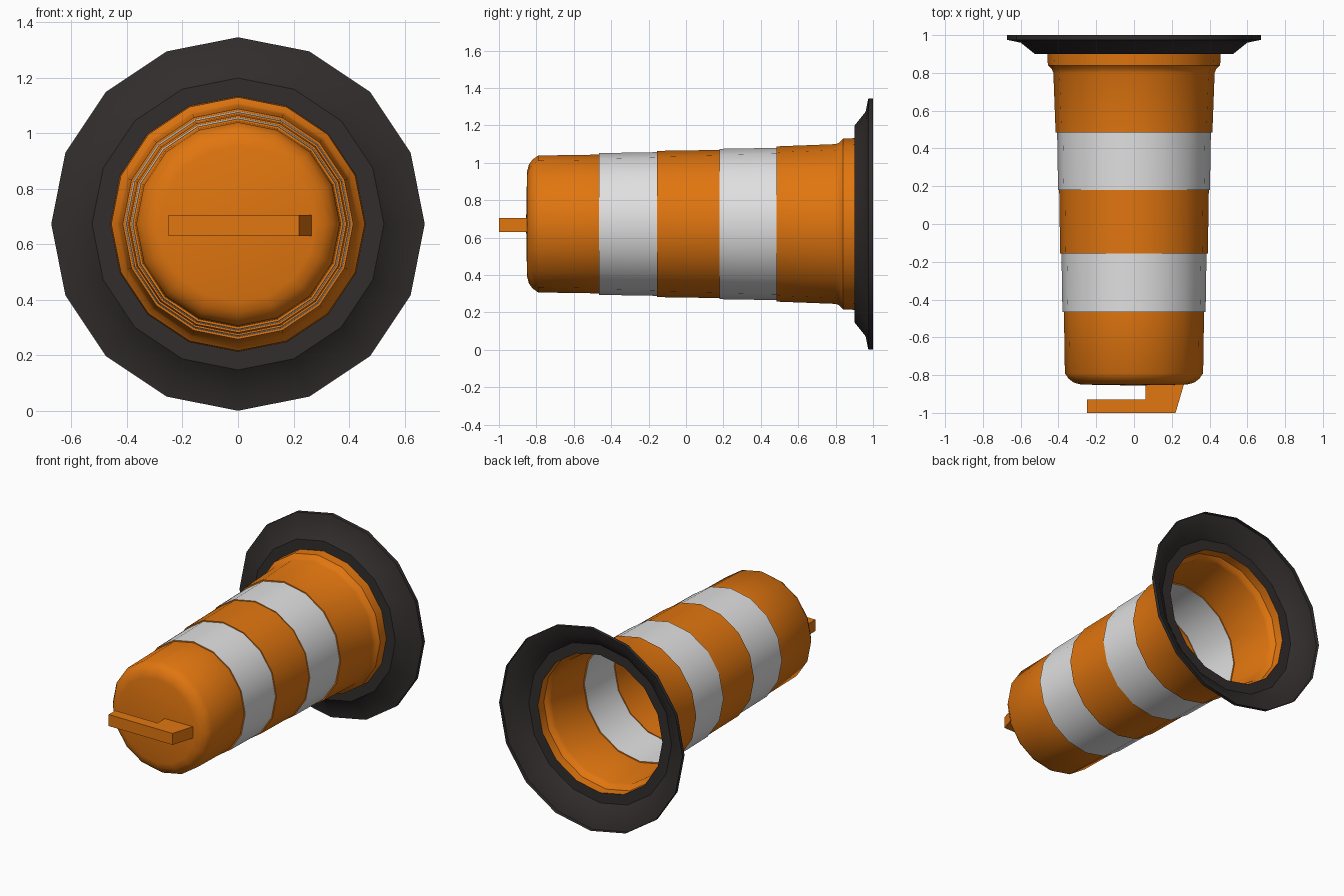
import bpy, bmesh, math

if "Cube" in bpy.data.objects:
    bpy.data.objects.remove(bpy.data.objects["Cube"])

AXIS_Z = 0.673   # height of the barrel axis, which lies along y
SIDES = 16


def material(name, rgb):
    m = bpy.data.materials.new(name)
    m.diffuse_color = (*rgb, 1.0)
    m.use_nodes = True
    m.node_tree.nodes["Principled BSDF"].inputs["Base Color"].default_value = m.diffuse_color
    return m


orange = material("orange plastic", (0.75, 0.18, 0.005))
white = material("white reflective", (0.75, 0.75, 0.75))
black = material("black rubber", (0.032, 0.026, 0.026))


def finish(name, bm, mats, angle):
    bmesh.ops.recalc_face_normals(bm, faces=bm.faces)
    me = bpy.data.meshes.new(name)
    bm.to_mesh(me)
    bm.free()
    for m in mats:
        me.materials.append(m)
    ob = bpy.data.objects.new(name, me)
    bpy.context.collection.objects.link(ob)
    bpy.ops.object.select_all(action='DESELECT')
    ob.select_set(True)
    bpy.context.view_layer.objects.active = ob
    bpy.ops.object.shade_smooth_by_angle(angle=math.radians(angle))
    return ob


def lathe(name, profile, mats, cap=False, rule=None, angle=35):
    """Open sheet turned around the y axis from (y, radius) points."""
    bm = bmesh.new()
    rings = []
    for y, r in profile:
        ring = []
        for i in range(SIDES):
            a = 2 * math.pi * i / SIDES
            ring.append(bm.verts.new((r * math.sin(a), y, AXIS_Z + r * math.cos(a))))
        rings.append(ring)
    for a, b in zip(rings, rings[1:]):
        for i in range(SIDES):
            j = (i + 1) % SIDES
            f = bm.faces.new((a[i], a[j], b[j], b[i]))
            if rule:
                f.material_index = rule(f.calc_center_median().y)
    if cap:
        # slightly domed end
        tip = bm.verts.new((0, profile[0][0] - 0.005, AXIS_Z))
        for i in range(SIDES):
            bm.faces.new((tip, rings[0][i], rings[0][(i + 1) % SIDES]))
    return finish(name, bm, mats, angle)


# Barrel: stepped hollow shell, closed end toward the front
barrel = [(-0.85, 0.28), (-0.84, 0.318), (-0.82, 0.345), (-0.79, 0.366),
          (-0.465, 0.371), (-0.465, 0.379), (-0.155, 0.384), (-0.155, 0.391),
          (0.18, 0.396), (0.18, 0.402), (0.485, 0.407), (0.485, 0.415),
          (0.80, 0.427), (0.82, 0.435), (0.84, 0.456), (0.90, 0.459)]


def stripes(y):
    return 1 if -0.46 < y < -0.16 or 0.19 < y < 0.48 else 0


lathe("striped_barrel", barrel, [orange, white], cap=True, rule=stripes)

# Rubber base: open-backed dish
lathe("base_flange", [(0.90, 0.457), (0.90, 0.525), (0.96, 0.60),
                      (0.975, 0.672), (1.0, 0.672)], [black])

# Handle: L-shaped outline extruded through its height
outline = [(-0.25, -1.0), (0.22, -1.0), (0.27, -0.83),
           (0.06, -0.83), (0.06, -0.93), (-0.25, -0.93)]
bm = bmesh.new()
face = bm.faces.new([bm.verts.new((x, y, 0.63)) for x, y in outline])
ext = bmesh.ops.extrude_face_region(bm, geom=[face])
bmesh.ops.translate(bm, vec=(0, 0, 0.076),
                    verts=[v for v in ext["geom"] if isinstance(v, bmesh.types.BMVert)])
finish("handle", bm, [orange], 30)
